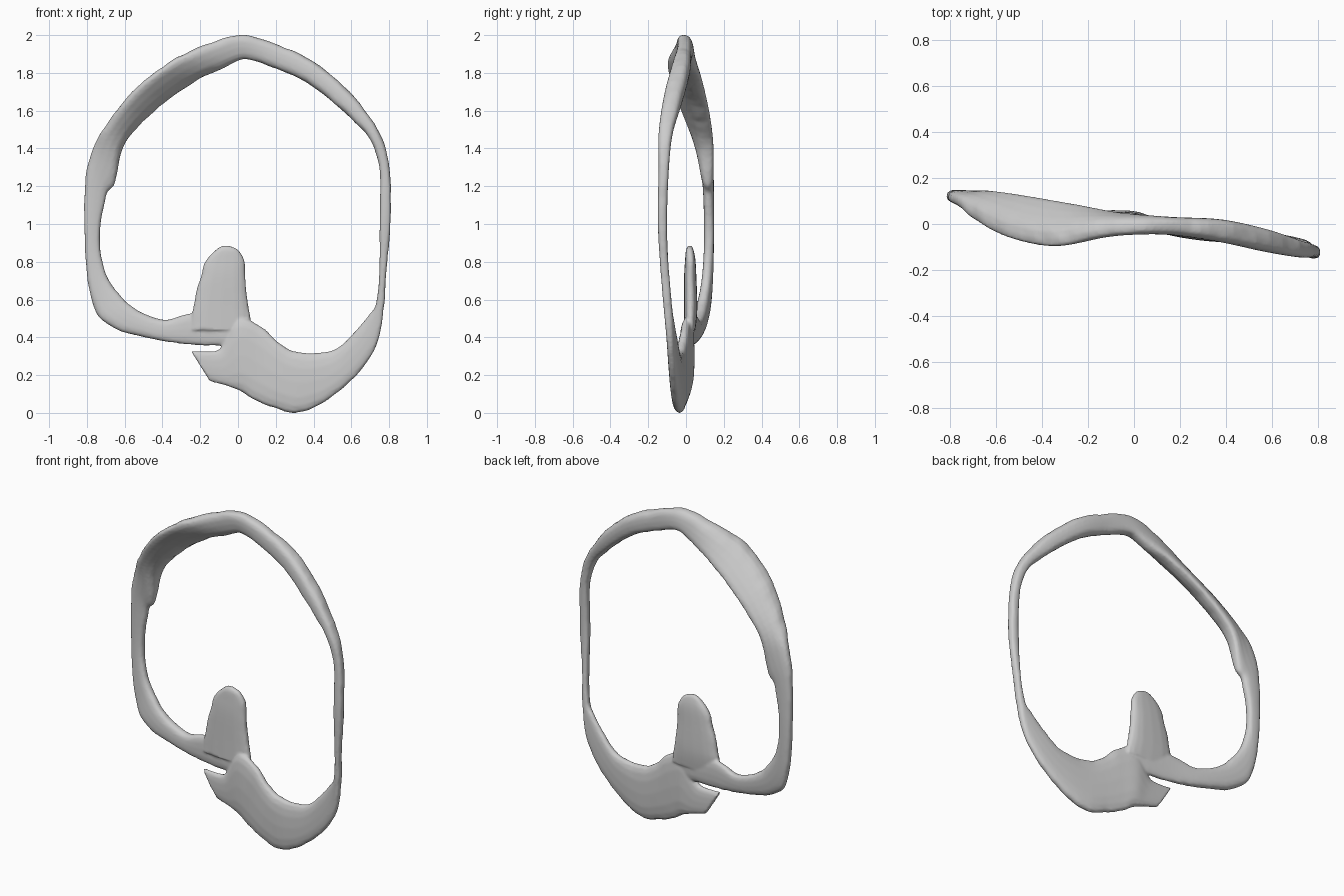
import bpy, bmesh
from math import cos, sin, pi, sqrt, copysign
from mathutils import Vector, noise

SIDES, STEPS = 16, 6

# Each station: outer x, outer z, inner x, inner z, y min, y max, slant
# Broad plate at the bottom right
plate = [
    (-.15, .17, -.25, .33, .00, .04, 0),
    (-.05, .14, -.10, .34, -.01, .04, 0),
    (.02, .11, .00, .50, -.03, .045, 0),
    (.10, .06, .12, .46, -.04, .03, 0),
    (.20, .025, .22, .37, -.06, .015, 0),
    (.32, .00, .33, .32, -.075, .00, 0),
    (.46, .06, .50, .33, -.085, -.02, 0),
    (.62, .19, .61, .42, -.095, -.04, 0),
    (.73, .35, .69, .52, -.105, -.06, 0),
]
# Slim right side up to the crown
right_arc = [
    (.77, .55, .735, .60, -.12, -.075, 0),
    (.79, .80, .75, .85, -.14, -.095, 0),
    (.81, 1.05, .75, 1.03, -.15, -.10, 0),
    (.80, 1.32, .75, 1.28, -.145, -.09, 0),
    (.74, 1.50, .69, 1.46, -.145, -.07, 0),
    (.59, 1.70, .54, 1.61, -.12, -.02, 0),
    (.40, 1.86, .36, 1.75, -.08, .02, 0),
    (.18, 1.96, .18, 1.83, -.05, .03, 0),
    (.02, 2.0, .04, 1.87, -.045, .04, -.2),
]
# Thick slanted upper left, down to the strand that meets the plate
left_arc = [
    (-.14, 1.96, -.07, 1.83, -.055, .05, -.4),
    (-.36, 1.86, -.25, 1.74, -.09, .08, -.7),
    (-.56, 1.70, -.45, 1.59, -.05, .115, -.7),
    (-.70, 1.52, -.60, 1.42, .02, .14, -.5),
    (-.77, 1.40, -.65, 1.22, .07, .145, -.2),
    (-.81, 1.20, -.70, 1.15, .09, .148, 0),
    (-.81, .85, -.73, .93, .095, .148, 0),
    (-.77, .58, -.70, .74, .08, .14, 0),
    (-.68, .46, -.58, .58, .05, .12, 0),
    (-.45, .39, -.40, .495, .03, .09, 0),
    (-.22, .36, -.22, .53, .01, .06, 0),
    (.00, .35, .02, .50, -.01, .04, 0),
]
# Rounded upright tongue
tongue = [
    (-.25, .44, .08, .44, -.01, .05, 0),
    (-.24, .55, .06, .55, -.01, .06, 0),
    (-.20, .72, .04, .72, -.01, .055, 0),
    (-.17, .81, .035, .81, -.005, .05, 0),
    (-.12, .862, .00, .862, .00, .04, 0),
    (-.08, .884, -.05, .884, .01, .03, 0),
]


def smooth_stations(rows):
    """Catmull-Rom interpolation of the stations."""
    out = []
    for i in range(len(rows) - 1):
        a, b, c, d = (rows[max(i - 1, 0)], rows[i], rows[i + 1],
                      rows[min(i + 2, len(rows) - 1)])
        for k in range(STEPS):
            t = k / STEPS
            out.append([q + .5 * t * (r - p + t * (2*p - 5*q + 4*r - s
                        + t * (3 * (q - r) + s - p)))
                        for p, q, r, s in zip(a, b, c, d)])
    return out + [list(rows[-1])]


def loft(bm, rows):
    """Skin flattened oval sections along the stations."""
    rings = []
    for ox, oz, ix, iz, lo, hi, slant in smooth_stations(rows):
        outer, inner = Vector((ox, 0, oz)), Vector((ix, 0, iz))
        mid, half = (outer + inner) / 2, (outer - inner) / 2
        ring = []
        for j in range(SIDES):
            a = 2 * pi * j / SIDES
            c = copysign(abs(cos(a)) ** .75, cos(a))
            s = copysign(abs(sin(a)) ** .75, sin(a))
            p = mid + half * c
            p.y = (lo + hi) / 2 + (hi - lo) / 2 * (slant * c + sqrt(1 - slant**2) * s)
            n = noise.noise(p * 14) * .006      # slight rough surface
            p += half.normalized() * c * n
            ring.append(bm.verts.new(p))
        rings.append(ring)
    for r0, r1 in zip(rings, rings[1:]):
        for j in range(SIDES):
            k = (j + 1) % SIDES
            bm.faces.new((r0[j], r0[k], r1[k], r1[j]))
    bm.faces.new(rings[0])
    bm.faces.new(rings[-1])


bm = bmesh.new()
loft(bm, plate + right_arc + left_arc)
loft(bm, tongue)
bmesh.ops.recalc_face_normals(bm, faces=bm.faces)
mesh = bpy.data.meshes.new("ring_with_tongue")
bm.to_mesh(mesh)
bm.free()
body = bpy.data.objects.new("ring_with_tongue", mesh)
bpy.context.collection.objects.link(body)

# Fuse the overlapping parts into one skin
fuse = body.modifiers.new("fuse", 'REMESH')
fuse.mode = 'VOXEL'
fuse.voxel_size = .009
fuse.use_smooth_shade = True
